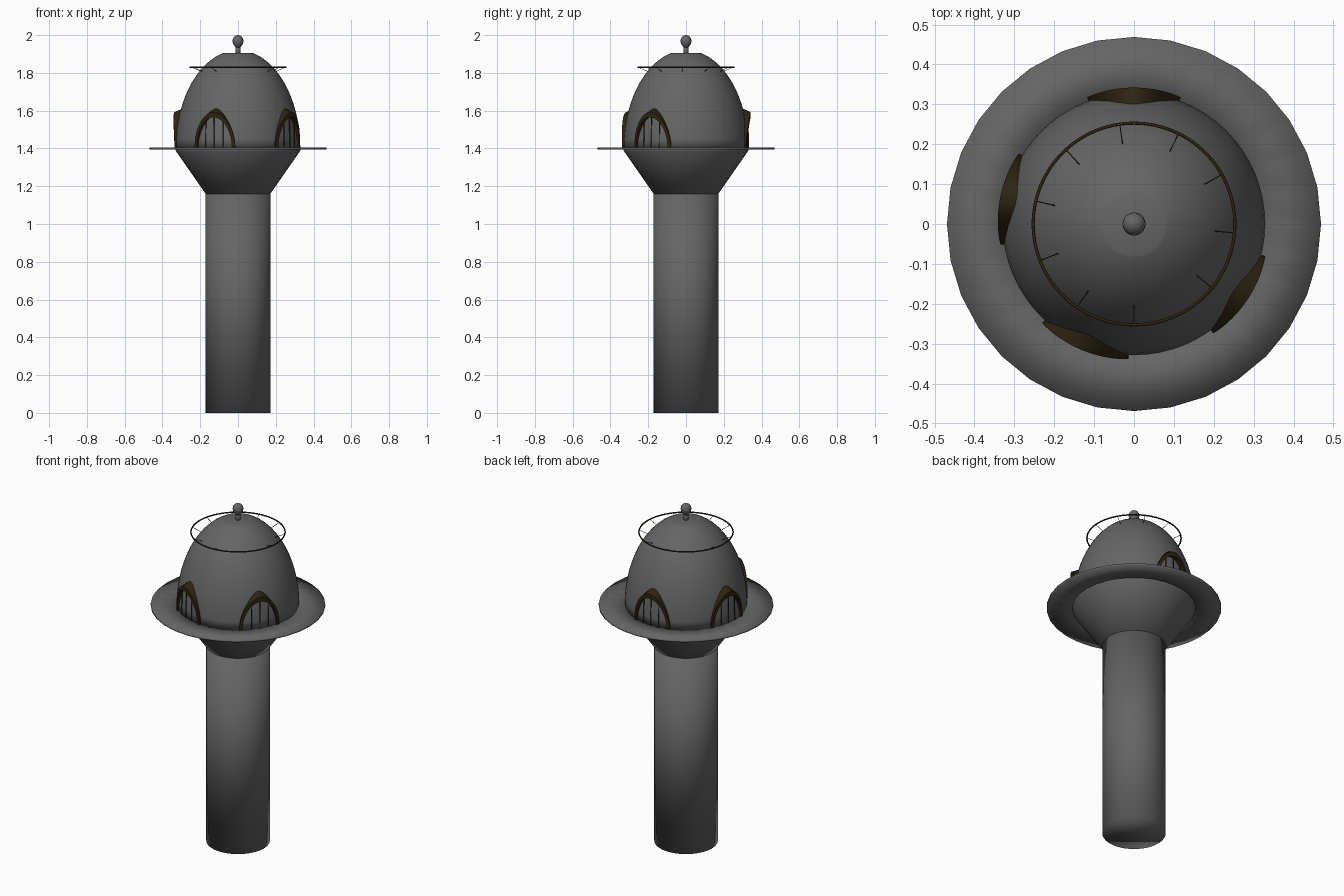
import bpy, bmesh, math
from math import sin, cos, pi, radians
from mathutils import Vector

if "Cube" in bpy.data.objects:
    bpy.data.objects.remove(bpy.data.objects["Cube"])


def material(name, rgb):
    m = bpy.data.materials.new(name)
    m.diffuse_color = (*rgb, 1)
    m.use_nodes = True
    m.node_tree.nodes["Principled BSDF"].inputs["Base Color"].default_value = m.diffuse_color
    return m


bronze = material("dark_bronze", (0.026, 0.018, 0.006))
stone = material("dark_stone", (0.13, 0.13, 0.13))


def finish(name, bm, mat, angle=35):
    bmesh.ops.recalc_face_normals(bm, faces=bm.faces)
    me = bpy.data.meshes.new(name)
    bm.to_mesh(me)
    bm.free()
    ob = bpy.data.objects.new(name, me)
    bpy.context.collection.objects.link(ob)
    me.materials.append(mat)
    bpy.ops.object.select_all(action='DESELECT')
    ob.select_set(True)
    bpy.context.view_layer.objects.active = ob
    bpy.ops.object.shade_smooth_by_angle(angle=radians(angle))
    return ob


def bridge(bm, rings, closed=False):
    """Skin a list of closed vertex rings."""
    pairs = list(zip(rings, rings[1:] + rings[:1])) if closed else list(zip(rings, rings[1:]))
    for a, b in pairs:
        n = len(a)
        for i in range(n):
            j = (i + 1) % n
            bm.faces.new((a[i], a[j], b[j], b[i]))
    if not closed:
        bm.faces.new(rings[0])
        bm.faces.new(rings[-1])


def lathe(name, profile, seg=32, closed=False, mat=stone, angle=180):
    bm = bmesh.new()
    rings = [[bm.verts.new((r * cos(2 * pi * i / seg), r * sin(2 * pi * i / seg), z))
              for i in range(seg)] for r, z in profile]
    bridge(bm, rings, closed)
    return finish(name, bm, mat, angle)


def rod(bm, p, q, r, sides=6):
    """Thin round bar between two points."""
    p, q = Vector(p), Vector(q)
    rot = (q - p).to_track_quat('Z', 'Y')
    rings = [[bm.verts.new(c + rot @ Vector((r * cos(2 * pi * i / sides), r * sin(2 * pi * i / sides), 0)))
              for i in range(sides)] for c in (p, q)]
    bridge(bm, rings)


def dome_r(z):
    return 0.33 * math.sqrt(max(0, 1 - ((z - 1.4) / 0.52) ** 2))


# Shaft, flared neck and brim
lathe("tower_shaft", [(0.171, 0), (0.171, 1.16)])
lathe("flared_neck", [(0.171, 1.16), (0.328, 1.385), (0.333, 1.4)])
lathe("brim", [(0.3, 1.394), (0.469, 1.394), (0.469, 1.404), (0.3, 1.404)], closed=True)

# Dome and finial
dome_z = [1.4 + 0.505 * sin(pi / 2 * k / 16) for k in range(17)]
lathe("dome", [(dome_r(z), z) for z in dome_z], seg=64)
lathe("finial_stem", [(0.013, 1.89), (0.013, 1.945)], seg=16)
lathe("finial_knob", [(0.013, 1.935), (0.02, 1.944), (0.027, 1.957), (0.029, 1.969), (0.027, 1.981),
                      (0.02, 1.992), (0.01, 1.998), (0.001, 2.0)], seg=20)

# Hoop round the dome top, with short struts
lathe("dome_hoop", [(0.253 + 0.004 * cos(pi * k / 4), 1.83 + 0.004 * sin(pi * k / 4))
                    for k in range(8)], seg=64, closed=True, mat=bronze)
bm = bmesh.new()
for k in range(10):
    a = -pi / 2 - 0.6 * k
    rod(bm, (0.252 * cos(a), 0.252 * sin(a), 1.83), (0.2 * cos(a), 0.2 * sin(a), 1.807), 0.0013)
finish("hoop_struts", bm, bronze)


def wrap(angle, x, r, z):
    """Place a point on a cylinder, x being the sideways offset."""
    a = angle + x / 0.335
    return (r * cos(a), r * sin(a), z)


# Arched windows: hooded frame and upright bars
for n in range(4):
    ang = pi / 2 + radians(78.7) * n
    bm = bmesh.new()
    rings = []
    for k in range(25):
        t = pi * k / 24
        c, s = cos(t), sin(t)
        peak = s ** 6
        zo, zi = 1.4 + 0.18 * s + 0.012 * peak, 1.4 + 0.165 * s
        xo, xi = 0.118 * c, 0.1 * c
        rf = 0.338 + 0.004 * s
        rings.append([bm.verts.new(wrap(ang, *p)) for p in (
            (xi, dome_r(zi) - 0.012, zi + 0.012 * peak), (xi, rf, zi),
            (xo, rf, zo), (xo, dome_r(zo) - 0.012, zo + 0.022 * peak))])
    bridge(bm, rings)
    finish("window_frame", bm, bronze)
    bm = bmesh.new()
    for x in (-0.05, 0, 0.05):
        top = 1.4 + 0.172 * math.sqrt(1 - (x / 0.104) ** 2)
        rod(bm, wrap(ang, x, 0.332, 1.4), wrap(ang, x, 0.328, top), 0.0025)
    finish("window_bars", bm, bronze)
